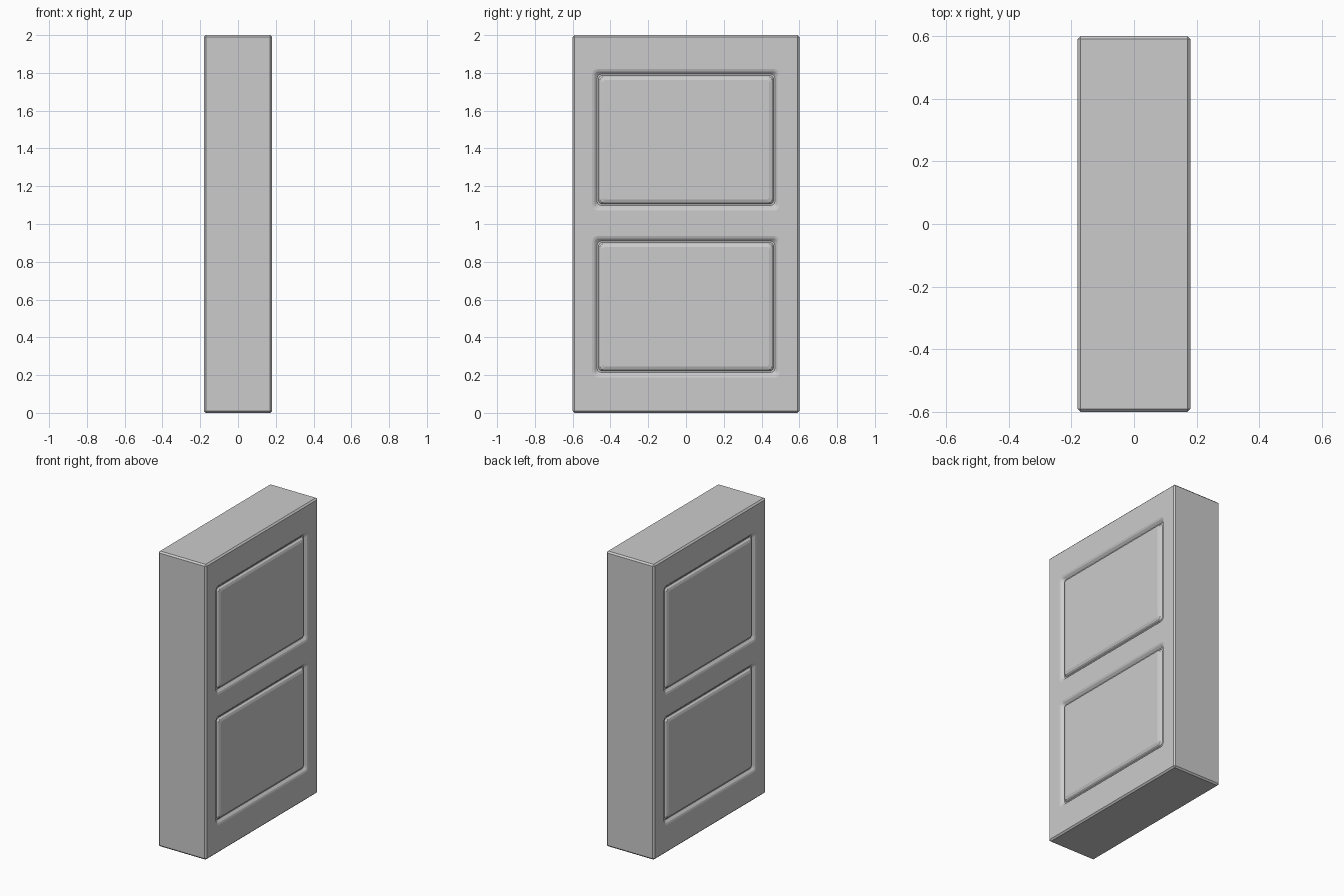
import bpy, bmesh, math
from mathutils import Vector

if "Cube" in bpy.data.objects:
    bpy.data.objects.remove(bpy.data.objects["Cube"])

HX, HY, H = 0.18, 0.6, 2.0

# door slab with eased edges
bpy.ops.mesh.primitive_cube_add(size=1, location=(0, 0, H / 2))
door = bpy.context.object
door.name = "door_slab"
door.scale = (2 * HX, 2 * HY, H)
bpy.ops.object.transform_apply(location=True, scale=True)
bev = door.modifiers.new("eased_edges", "BEVEL")
bev.width = 0.01
bev.segments = 1


def rounded_rect(hy, hz, r, seg=3):
    pts = []
    for i, (sy, sz) in enumerate([(1, 1), (-1, 1), (-1, -1), (1, -1)]):
        for k in range(seg + 1):
            a = math.pi / 2 * (i + k / seg)
            pts.append((sy * (hy - r) + r * math.cos(a),
                        sz * (hz - r) + r * math.sin(a)))
    return pts


# groove section: (inset from panel outline, depth, corner radius)
SECTION = [(-0.012, 0.0, 0.03), (0.0, 0.004, 0.022), (0.015, 0.018, 0.018),
           (0.022, 0.018, 0.018), (0.03, 0.006, 0.015), (0.045, 0.0, 0.015),
           (0.045, -0.02, 0.015), (-0.012, -0.02, 0.03)]


def groove_cutter(side, zc):
    bm = bmesh.new()
    rings = []
    for inset, depth, r in SECTION:
        rings.append([bm.verts.new((side * (HX - depth), y, zc + z))
                      for y, z in rounded_rect(0.485 - inset, 0.362 - inset, r)])
    for a, b in zip(rings, rings[1:] + rings[:1]):
        n = len(a)
        for i in range(n):
            j = (i + 1) % n
            bm.faces.new((a[i], a[j], b[j], b[i]))
    bmesh.ops.recalc_face_normals(bm, faces=bm.faces)
    me = bpy.data.meshes.new("groove_cutter")
    bm.to_mesh(me)
    bm.free()
    ob = bpy.data.objects.new("groove_cutter", me)
    bpy.context.collection.objects.link(ob)
    return ob


# two raised panels on each face
cutters = [groove_cutter(s, z) for s in (1, -1) for z in (0.562, 1.446)]
for c in cutters:
    m = door.modifiers.new("panel_groove", "BOOLEAN")
    m.operation = "DIFFERENCE"
    m.solver = "EXACT"
    m.object = c
bpy.context.view_layer.objects.active = door
for m in list(door.modifiers):
    bpy.ops.object.modifier_apply(modifier=m.name)
for c in cutters:
    bpy.data.objects.remove(c, do_unlink=True)
